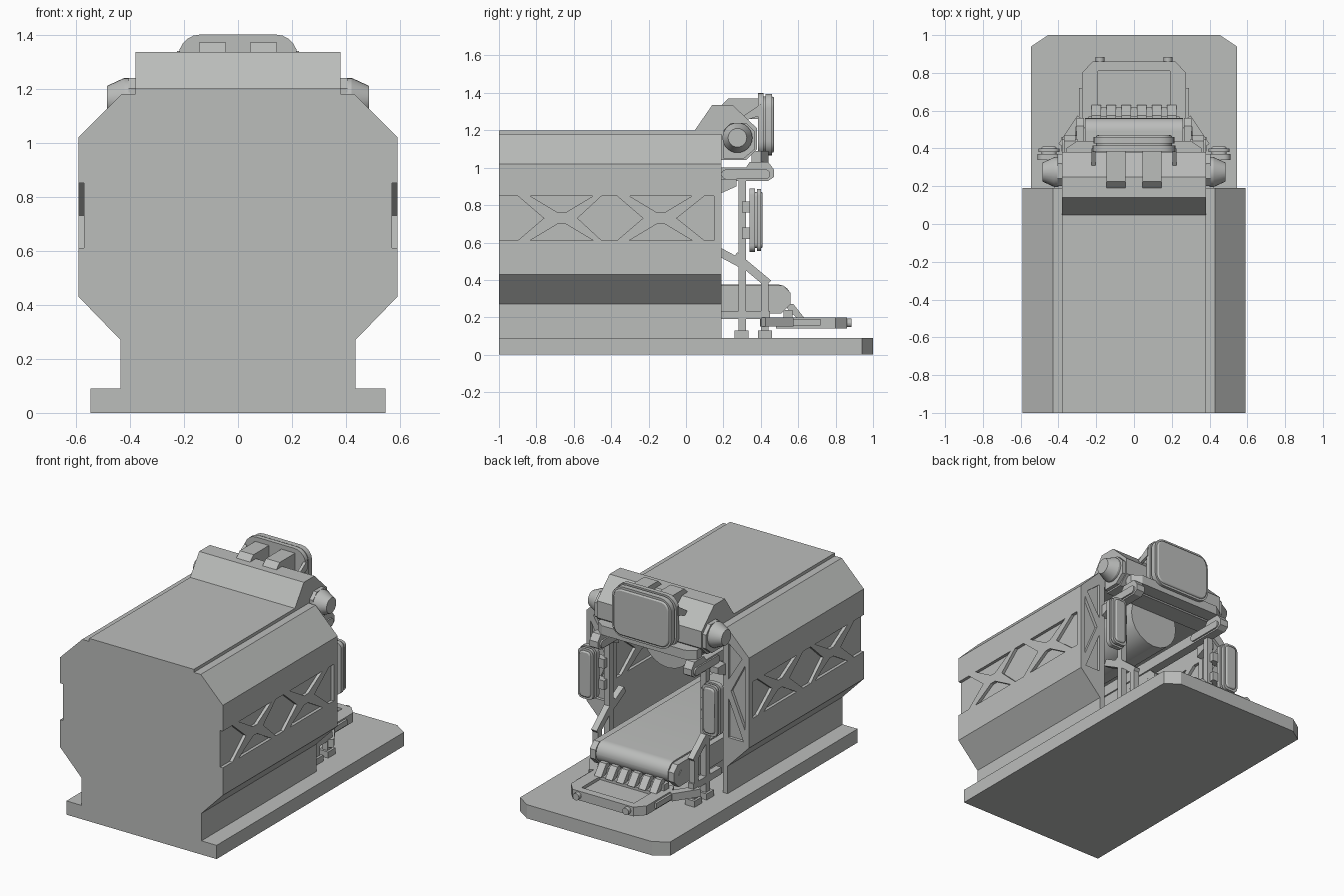
import bpy, bmesh, math
from mathutils import Vector, Matrix

cube = bpy.data.objects.get("Cube")
if cube:
    bpy.data.objects.remove(cube, do_unlink=True)

grey = bpy.data.materials.new("machine grey")
grey.use_nodes = True
grey.diffuse_color = (0.5, 0.51, 0.5, 1)
grey.node_tree.nodes["Principled BSDF"].inputs["Base Color"].default_value = (0.5, 0.51, 0.5, 1)


def finish(name, bm):
    bmesh.ops.recalc_face_normals(bm, faces=bm.faces)
    mesh = bpy.data.meshes.new(name)
    bm.to_mesh(mesh)
    bm.free()
    mesh.materials.append(grey)
    obj = bpy.data.objects.new(name, mesh)
    bpy.context.collection.objects.link(obj)
    return obj


def place(axis, a, b, depth):
    return {"x": (depth, a, b), "y": (a, depth, b), "z": (a, b, depth)}[axis]


def prism(name, polys, axis, lo, hi, mirror=False):
    """Extrude outlines along an axis, optionally repeated on the other side."""
    bm = bmesh.new()
    for sign in ((1, -1) if mirror else (1,)):
        for poly in polys:
            rings = []
            for depth in (lo, hi):
                pts = [Vector(place(axis, a, b, depth)) for a, b in poly]
                rings.append([bm.verts.new((p.x * sign, p.y, p.z)) for p in pts])
            bm.faces.new(rings[0])
            bm.faces.new(rings[1])
            for i in range(len(poly)):
                j = (i + 1) % len(poly)
                bm.faces.new((rings[0][i], rings[0][j], rings[1][j], rings[1][i]))
    return finish(name, bm)


def rect(a0, a1, b0, b1):
    return [(a0, b0), (a1, b0), (a1, b1), (a0, b1)]


def box(name, x0, x1, y0, y1, z0, z1, mirror=False):
    return prism(name, [rect(x0, x1, y0, y1)], "z", z0, z1, mirror)


def symmetric(half):
    return half + [(-a, b) for a, b in reversed(half)]


def strut(start, end, width):
    """Outline of a straight bar between two points."""
    a, b = Vector(start), Vector(end)
    d = (b - a).normalized() * width / 2
    n = Vector((-d.y, d.x))
    return [tuple(p) for p in (a + n, b + n, b - n, a - n)]


def rounded(cx, cz, w, h, r, steps=5):
    pts = []
    for k, (sx, sz) in enumerate(((1, 1), (-1, 1), (-1, -1), (1, -1))):
        for i in range(steps + 1):
            t = math.pi / 2 * (k + i / steps)
            pts.append((cx + sx * (w / 2 - r) + r * math.cos(t),
                        cz + sz * (h / 2 - r) + r * math.sin(t)))
    return pts


def cut(obj, cutter):
    mod = obj.modifiers.new("cut", "BOOLEAN")
    mod.object, mod.operation, mod.solver = cutter, "DIFFERENCE", "EXACT"
    bpy.context.view_layer.update()
    graph = bpy.context.evaluated_depsgraph_get()
    mesh = bpy.data.meshes.new_from_object(obj.evaluated_get(graph))
    obj.modifiers.clear()
    obj.data = mesh
    bpy.data.objects.remove(cutter, do_unlink=True)


def smooth(obj):
    bpy.ops.object.select_all(action="DESELECT")
    obj.select_set(True)
    bpy.context.view_layer.objects.active = obj
    bpy.ops.object.shade_smooth_by_angle(angle=math.radians(35))


def cylinder(name, axis_rot, sections, segments=24):
    """Turned part: list of (position along x, radius), centred on y, z."""
    y, z, sides = axis_rot
    bm = bmesh.new()
    for side in sides:
        for (x0, r0), (x1, r1) in zip(sections, sections[1:]):
            m = Matrix.Translation((side * (x0 + x1) / 2, y, z)) @ Matrix.Rotation(side * math.pi / 2, 4, "Y")
            bmesh.ops.create_cone(bm, cap_ends=True, segments=segments, radius1=r0,
                                  radius2=r1, depth=x1 - x0, matrix=m)
    obj = finish(name, bm)
    smooth(obj)
    return obj


# Base plate with clipped rear corners
prism("base_plate", [symmetric([(0.545, -1), (0.545, 0.94), (0.455, 1)])], "z", 0, 0.09)

# Hollow housing with a closed front
housing = prism("housing", [symmetric([(0.435, 0.05), (0.435, 0.27), (0.59, 0.43),
                                       (0.59, 1.02), (0.43, 1.18)])], "y", -1, 0.19)
cut(housing, box("tunnel_cutter", -0.4, 0.4, -0.95, 0.3, 0, 1.08))
box("top_panel", -0.38, 0.38, -1, 0.19, 1.12, 1.2)

# Truss recesses on the sides, inside walls and rear edges
low, high, mid = 0.61, 0.85, 0.73
cells = [[(-1.1, low), (-0.9, low), (-0.76, mid), (-0.9, high), (-1.1, high)],
         [(-0.58, mid), (-0.45, high), (-0.37, high), (-0.23, mid), (-0.37, low), (-0.45, low)],
         [(-0.05, mid), (0.1, high), (0.15, high), (0.15, low), (0.1, low)]]
for centre in (-0.665, -0.135):
    for edge, tip in ((high, 0.76), (low, 0.70)):
        cells.append([(centre - 0.17, edge), (centre + 0.17, edge),
                      (centre + 0.02, tip), (centre - 0.02, tip)])
cut(housing, prism("side_cutter", cells, "x", 0.57, 0.65, True))
cut(housing, prism("inner_cutter", cells[1:], "x", 0.35, 0.42, True))
rear_cells = [[(0.44, 0.46), (0.55, 0.46), (0.44, 0.72)],
              [(0.56, 0.54), (0.56, 0.96), (0.46, 0.77)],
              [(0.44, 0.84), (0.54, 1.0), (0.44, 1.08)]]
cut(housing, prism("rear_cutter", rear_cells, "y", 0.17, 0.25, True))

# Scanner hood and pivots
hood = [(0.04, 1.19), (0.14, 1.335), (0.25, 1.335), (0.38, 1.21),
        (0.38, 1.1), (0.32, 1.04), (0.19, 1.04), (0.19, 1.19)]
prism("hood", [hood], "x", -0.38, 0.38)
cheek = [(0.2, 1.05), (0.2, 1.2), (0.24, 1.24), (0.32, 1.24), (0.37, 1.19), (0.37, 1.1), (0.31, 1.05)]
prism("hood_cheeks", [cheek], "x", 0.37, 0.405, True)
cylinder("hood_pivots", (0.275, 1.16, (1, -1)), [(0.4, 0.08), (0.42, 0.08), (0.485, 0.05)])
prism("hood_lower_bar", [symmetric([(0.36, 0.35), (0.36, 0.4), (0.3, 0.44)])], "z", 1.03, 1.09)
roller = prism("tunnel_drum", [rounded(0, 0.98, 0.36, 0.36, 0.18)], "y", -0.6, 0.19)
smooth(roller)

# Support rails running out of the tunnel
rail = [(-0.9, 0.93), (0.44, 0.93), (0.47, 0.95), (0.47, 0.99), (0.44, 1.03), (0.34, 1.03), (0.32, 1.0), (-0.9, 1.0)]
prism("support_rails", [rail], "x", 0.31, 0.37, True)
prism("rail_ribs", [rounded(0.32, 0.965, 0.26, 0.05, 0.024)], "x", 0.3, 0.38, True)
prism("rail_gussets", [[(0.18, 0.86), (0.27, 0.9), (0.27, 0.94), (0.18, 0.94)]], "x", 0.36, 0.42, True)


# Rounded monitors facing the rear
def monitor(name, cx, cz, w, h, r, y0, y1):
    layers = ((0, y0, y0 + 0.03), (0.02, y0 + 0.025, y0 + 0.045), (0.005, y0 + 0.04, y1 - 0.01))
    for i, (inset, a, b) in enumerate(layers):
        obj = prism(f"{name}_shell_{i + 1}", [rounded(cx, cz, w - 2 * inset, h - 2 * inset, r - inset / 2)], "y", a, b)
        smooth(obj)
    screen = prism(name + "_screen", [rounded(cx, cz, w - 0.04, h - 0.04, r * 0.7)], "y", y1 - 0.02, y1)
    bevel = screen.modifiers.new("soft edge", "BEVEL")
    bevel.width, bevel.segments = 0.008, 2
    smooth(screen)


monitor("main_monitor", 0, 1.23, 0.44, 0.34, 0.08, 0.385, 0.47)
for side, label in ((1, "left"), (-1, "right")):
    monitor(label + "_monitor", side * 0.45, 0.72, 0.12, 0.34, 0.035, 0.34, 0.41)
bracket = [(0.19, 1.3), (0.19, 1.335), (0.225, 1.37), (0.4, 1.37), (0.4, 1.26), (0.3, 1.26)]
prism("monitor_brackets", [bracket], "x", 0.045, 0.145, True)
prism("monitor_hooks", [[(0.31, 1.25), (0.31, 1.28), (0.4, 1.34), (0.4, 1.28)]], "x", 0.205, 0.225, True)
for z in (0.65, 0.79):
    box("monitor_mounts", 0.35, 0.45, 0.3, 0.35, z - 0.03, z + 0.03, True)

# Support frames either side of the conveyor
frame = [rect(0.28, 0.32, 0.1, 0.95), rect(0.40, 0.44, 0.1, 0.4),
         strut((0.16, 0.56), (0.29, 0.49), 0.045), strut((0.26, 0.53), (0.44, 0.38), 0.045),
         rect(0.16, 0.45, 0.19, 0.235)]
prism("support_frames", frame, "x", 0.33, 0.37, True)
prism("frame_feet", [rect(0.26, 0.335, 0.09, 0.13), rect(0.385, 0.46, 0.09, 0.13)], "x", 0.315, 0.385, True)

# Conveyor bed, belt and side plates
plate = [(-0.9, 0.23), (-0.9, 0.37), (0.52, 0.37), (0.56, 0.33), (0.56, 0.27), (0.51, 0.22)]
prism("conveyor_sides", [plate], "x", 0.265, 0.305, True)
belt = prism("conveyor_belt", [rounded(-0.17, 0.305, 1.46, 0.14, 0.069, 8)], "x", -0.26, 0.26)
smooth(belt)
box("conveyor_pedestal", -0.24, 0.24, -0.9, 0.15, 0.08, 0.26)
for y in (0.32, 0.49):
    diamond = [(y - 0.025, 0.3), (y, 0.325), (y + 0.025, 0.3), (y, 0.275)]
    prism("side_plate_studs", [diamond], "x", 0.3, 0.309, True)

# Folding tray and transfer fingers
tray = prism("tray", [symmetric([(0.25, 0.48), (0.275, 0.54), (0.275, 0.8), (0.22, 0.86)])], "z", 0.14, 0.2)
cut(tray, box("tray_cutter", -0.19, 0.19, 0.62, 0.81, 0.18, 0.3))
prism("tray_side_bars", [strut((0.38, 0.41), (0.28, 0.56), 0.05)], "z", 0.15, 0.2, True)
box("tray_side_grips", 0.26, 0.29, 0.53, 0.72, 0.155, 0.19, True)
cylinder_pegs = [rounded(x, 0.17, 0.045, 0.045, 0.022) for x in (-0.18, 0.18)]
prism("tray_pegs", cylinder_pegs, "y", 0.85, 0.885)
for i in range(6):
    x = -0.2 + i * 0.08
    prism("transfer_finger", [[(0.53, 0.27), (0.575, 0.27), (0.63, 0.2), (0.6, 0.19), (0.55, 0.235)]],
          "x", x - 0.025, x + 0.025)
box("finger_bar", -0.24, 0.24, 0.52, 0.57, 0.19, 0.24)
